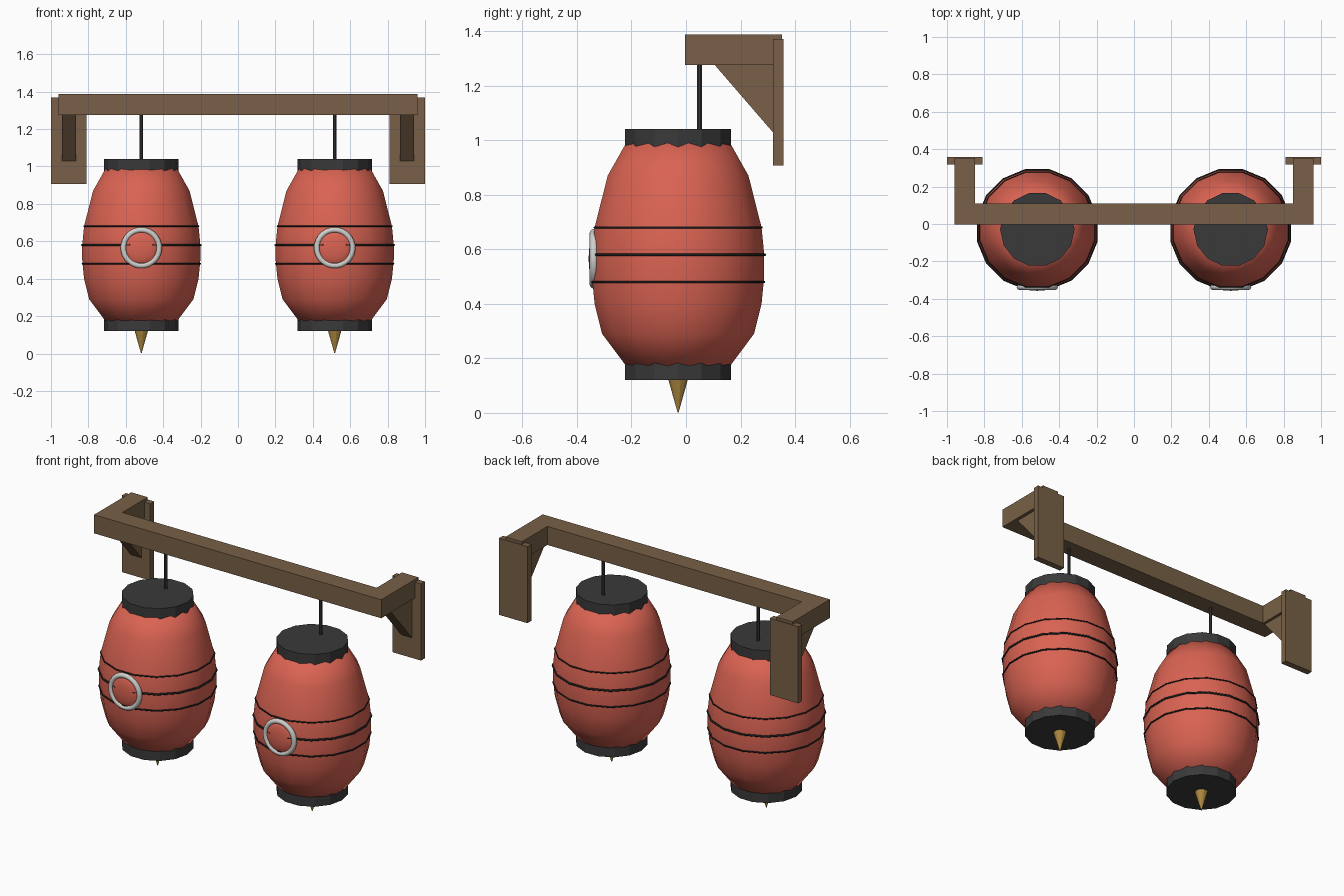
import bpy, bmesh, math
from mathutils import Matrix, Vector

if "Cube" in bpy.data.objects:
    bpy.data.objects.remove(bpy.data.objects["Cube"])


def mat(name, r, g, b):
    m = bpy.data.materials.new(name)
    m.diffuse_color = (r, g, b, 1)
    m.use_nodes = True
    m.node_tree.nodes["Principled BSDF"].inputs["Base Color"].default_value = m.diffuse_color
    return m


RED = mat("lantern red", 0.70, 0.125, 0.085)
WOOD = mat("brown wood", 0.19, 0.118, 0.063)
DARK = mat("charcoal", 0.042, 0.042, 0.042)
BLACK = mat("black", 0.012, 0.012, 0.012)
WHITE = mat("pale grey", 0.62, 0.62, 0.60)
GOLD = mat("gold", 0.42, 0.25, 0.05)


def finish(bm, name, m, smooth=False):
    bmesh.ops.recalc_face_normals(bm, faces=bm.faces)
    me = bpy.data.meshes.new(name)
    bm.to_mesh(me)
    bm.free()
    me.materials.append(m)
    for p in me.polygons:
        p.use_smooth = smooth
    ob = bpy.data.objects.new(name, me)
    bpy.context.collection.objects.link(ob)
    return ob


def box(name, x, y, z, m):
    bm = bmesh.new()
    bmesh.ops.create_cube(bm, size=1)
    for v in bm.verts:
        v.co = [(a + b) / 2 + c * (b - a) for c, (a, b) in zip(v.co, (x, y, z))]
    return finish(bm, name, m)


def lathe(name, profile, sides, centre, m, smooth=False, phase=0.5):
    """Spin (radius, z) points about a vertical axis and cap both ends."""
    bm = bmesh.new()
    rings = []
    for r, z in profile:
        ring = []
        for i in range(sides):
            a = 2 * math.pi * (i + phase) / sides
            ring.append(bm.verts.new((centre[0] + r * math.cos(a), centre[1] + r * math.sin(a), z)))
        rings.append(ring)
    for lo, hi in zip(rings, rings[1:]):
        for i in range(sides):
            j = (i + 1) % sides
            bm.faces.new((lo[i], lo[j], hi[j], hi[i]))
    bm.faces.new(rings[0])
    bm.faces.new(rings[-1])
    return finish(bm, name, m, smooth)


def torus(name, centre, major, minor, m, sides, section, tilt=0.0, phase=0.5):
    bm = bmesh.new()
    rot = Matrix.Rotation(tilt, 3, 'X')
    grid = []
    for i in range(sides):
        a = 2 * math.pi * (i + phase) / sides
        ring = []
        for j in range(section):
            b = 2 * math.pi * j / section
            r = major + minor * math.cos(b)
            p = rot @ Vector((r * math.cos(a), r * math.sin(a), minor * math.sin(b)))
            ring.append(bm.verts.new(p + Vector(centre)))
        grid.append(ring)
    for i in range(sides):
        n = grid[(i + 1) % sides]
        for j in range(section):
            k = (j + 1) % section
            bm.faces.new((grid[i][j], n[j], n[k], grid[i][k]))
    return finish(bm, name, m, True)


# Wooden cross beam
box("cross_beam", (-0.96, 0.96), (-0.003, 0.11), (1.275, 1.387), WOOD)

BODY = [(0.185, 0.16), (0.284, 0.29), (0.312, 0.40), (0.322, 0.50), (0.322, 0.58),
        (0.312, 0.68), (0.263, 0.87), (0.194, 0.99)]
CY = -0.029

for s, side in ((-1, "left"), (1, "right")):
    # Bracket: arm, wall plate and triangular brace
    box(side + "_arm", sorted((s * 0.85, s * 0.96)), (0.11, 0.352), (1.275, 1.387), WOOD)
    box(side + "_wall_plate", sorted((s * 0.81, s * 1.0)), (0.319, 0.357), (0.907, 1.37), WOOD)
    bm = bmesh.new()
    tri = [bm.verts.new((s * 0.867, y, z)) for y, z in ((0.105, 1.276), (0.32, 1.276), (0.32, 1.027))]
    face = bm.faces.new(tri)
    ext = bmesh.ops.extrude_face_region(bm, geom=[face])
    for v in ext["geom"]:
        if isinstance(v, bmesh.types.BMVert):
            v.co.x += s * 0.073
    finish(bm, side + "_brace", WOOD)

    # Hanging rod
    cx = s * 0.517
    lathe(side + "_rod", [(0.0095, 1.03), (0.0095, 1.28)], 8, (cx, 0.05), DARK)

    # Lantern body, end caps and finial
    lathe(side + "_lantern_body", BODY, 16, (cx, CY), RED, True)
    bpy.context.view_layer.objects.active = bpy.data.objects[side + "_lantern_body"]
    lathe(side + "_top_cap", [(0.199, 0.95), (0.199, 1.04)], 14, (cx, CY), DARK, phase=0)
    lathe(side + "_bottom_cap", [(0.199, 0.12), (0.199, 0.20)], 14, (cx, CY), DARK, phase=0)
    lathe(side + "_finial", [(0.002, 0.002), (0.037, 0.122)], 12, (cx, CY), GOLD)

    # Black bands around the body
    for label, z, r, t in (("lower", 0.48, 0.3215, 0.0045), ("middle", 0.58, 0.323, 0.006),
                           ("upper", 0.68, 0.3125, 0.004)):
        torus(f"{side}_{label}_band", (cx, CY, z), r, t, BLACK, 16, 6)

    # Round badge on the front: pale ring and slightly domed red centre
    torus(side + "_badge_ring", (cx, -0.338, 0.565), 0.096, 0.015, WHITE, 24, 8, math.pi / 2)
    bm = bmesh.new()
    bmesh.ops.create_uvsphere(bm, u_segments=20, v_segments=10, radius=1)
    bmesh.ops.transform(bm, verts=bm.verts, matrix=Matrix.Translation((cx, -0.335, 0.565))
                        @ Matrix.Diagonal((0.09, 0.022, 0.09, 1)))
    finish(bm, side + "_badge_centre", RED, True)
